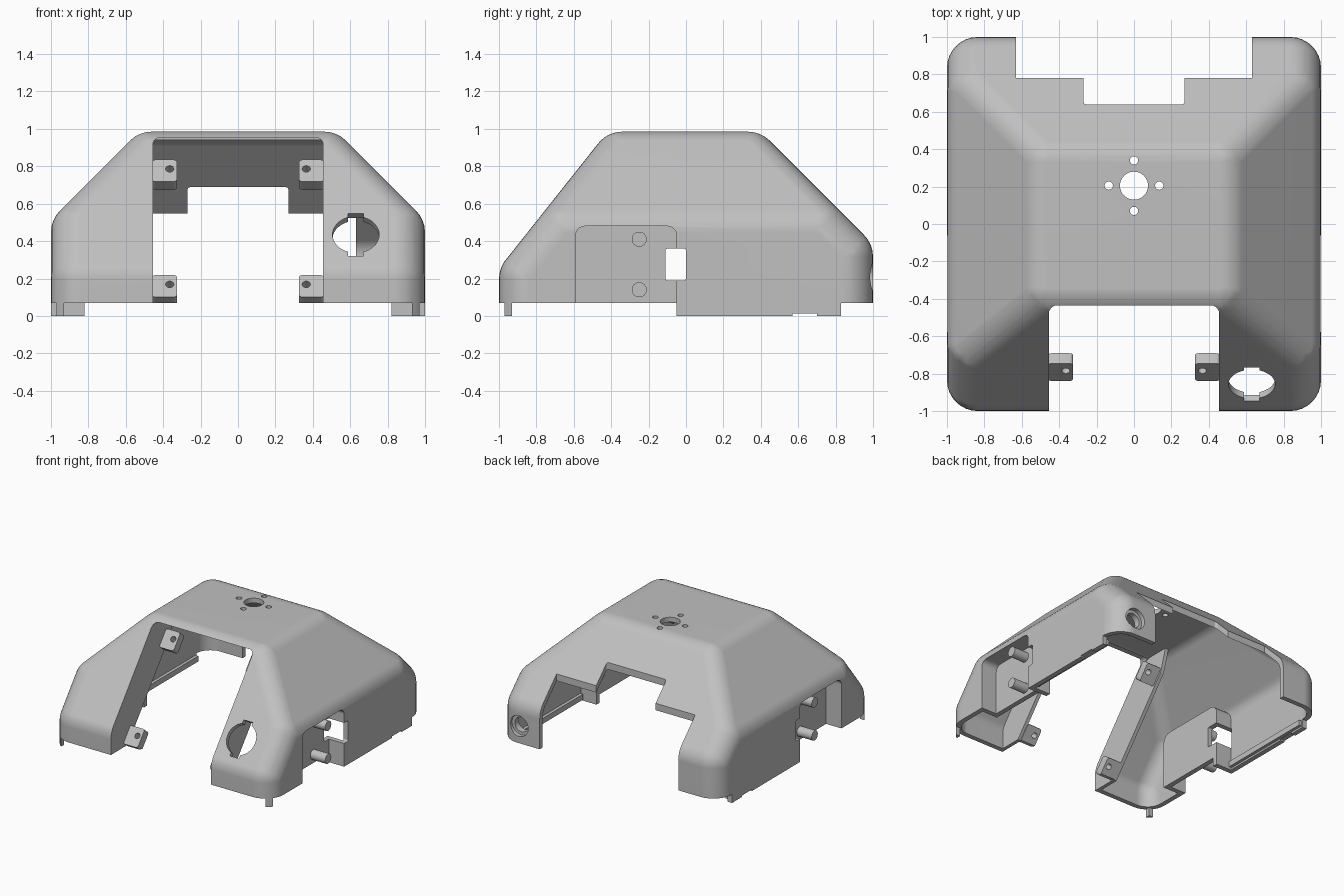
import bpy, bmesh, math
from mathutils import Vector, Matrix

if "Cube" in bpy.data.objects:
    bpy.data.objects.remove(bpy.data.objects["Cube"])

grey = bpy.data.materials.new("light_grey")
grey.use_nodes = True
color = (0.53, 0.53, 0.53, 1)
grey.diffuse_color = color
grey.node_tree.nodes["Principled BSDF"].inputs["Base Color"].default_value = color

ROUND, WALL = 0.165, 0.04


def finish(bm, name):
    bmesh.ops.recalc_face_normals(bm, faces=bm.faces)
    mesh = bpy.data.meshes.new(name)
    bm.to_mesh(mesh)
    bm.free()
    mesh.materials.append(grey)
    obj = bpy.data.objects.new(name, mesh)
    bpy.context.collection.objects.link(obj)
    return obj


def box(name, x, y, z, axis=None, radius=0.0):
    """Box from ranges; edges along the given axis can be rounded."""
    bm = bmesh.new()
    bmesh.ops.create_cube(bm, size=1)
    for v in bm.verts:
        for i, (lo, hi) in enumerate((x, y, z)):
            v.co[i] = lo if v.co[i] < 0 else hi
    if axis is not None:
        edges = [e for e in bm.edges
                 if abs((e.verts[0].co - e.verts[1].co).normalized()[axis]) > 0.9]
        bmesh.ops.bevel(bm, geom=edges, offset=radius, segments=5, profile=0.5, affect='EDGES')
    return finish(bm, name)


def cylinder(name, center, direction, radius, length):
    bm = bmesh.new()
    turn = Vector(direction).to_track_quat('Z', 'Y').to_matrix().to_4x4()
    bmesh.ops.create_cone(bm, cap_ends=True, segments=32, radius1=radius, radius2=radius,
                          depth=length, matrix=Matrix.Translation(center) @ turn)
    return finish(bm, name)


def prism(name, profile, x0, x1):
    """Extrude a (y, z) profile along x."""
    bm = bmesh.new()
    face = bm.faces.new([bm.verts.new((x0, y, z)) for y, z in profile])
    new = bmesh.ops.extrude_face_region(bm, geom=[face])["geom"]
    bmesh.ops.translate(bm, vec=(x1 - x0, 0, 0),
                        verts=[g for g in new if isinstance(g, bmesh.types.BMVert)])
    return finish(bm, name)


def cut(obj, cutter, operation='DIFFERENCE'):
    mod = obj.modifiers.new("cut", 'BOOLEAN')
    mod.operation, mod.solver, mod.object = operation, 'EXACT', cutter
    bpy.context.view_layer.objects.active = obj
    bpy.ops.object.modifier_apply(modifier=mod.name)
    bpy.data.objects.remove(cutter)


def smooth(obj):
    bpy.ops.object.select_all(action='DESELECT')
    obj.select_set(True)
    bpy.context.view_layer.objects.active = obj
    bpy.ops.object.shade_smooth_by_angle(angle=math.radians(30))


# Sloped body: hull of spheres placed on the corners of a shrunken polyhedron
PLANES = [((1, 0, 0), (1, 0, 0)), ((-1, 0, 0), (-1, 0, 0)),
          ((0, 1, 0), (0, 1, 0)), ((0, -1, 0), (0, -1, 0)), ((0, 0, 1), (0, 0, 0.985)),
          ((1, 0, 1), (1, 0, 0.515)), ((-1, 0, 1), (-1, 0, 0.515)),
          ((0, 1, 1), (0, 1, 0.385)), ((0, -1.26, 1), (0, -1, 0.255))]


def rounded_body(name, radius):
    core = bmesh.new()
    bmesh.ops.create_cube(core, size=4, matrix=Matrix.Translation((0, 0, 1.2)))
    for normal, point in PLANES:
        n = Vector(normal).normalized()
        geom = core.verts[:] + core.edges[:] + core.faces[:]
        result = bmesh.ops.bisect_plane(core, geom=geom, plane_co=Vector(point) - n * ROUND,
                                        plane_no=n, clear_outer=True)
        rim = [g for g in result["geom_cut"] if isinstance(g, bmesh.types.BMEdge)]
        bmesh.ops.contextual_create(core, geom=rim)
    bmesh.ops.remove_doubles(core, verts=core.verts, dist=0.002)
    bm = bmesh.new()
    for v in core.verts:
        for j in range(17):
            polar = math.pi * j / 16
            for i in range(1 if j in (0, 16) else 32):
                a = math.tau * i / 32
                bm.verts.new(v.co + radius * Vector((math.sin(polar) * math.cos(a),
                                                     math.sin(polar) * math.sin(a), math.cos(polar))))
    core.free()
    bmesh.ops.convex_hull(bm, input=bm.verts[:])
    bmesh.ops.delete(bm, geom=[v for v in bm.verts if not v.link_faces], context='VERTS')
    bmesh.ops.dissolve_limit(bm, angle_limit=0.004, verts=bm.verts[:], edges=bm.edges[:])
    return finish(bm, name)


shell = rounded_body("shell", ROUND)
cavity = rounded_body("cavity", ROUND - WALL)

# Side pockets are cut from the outside and walled on the inside
for s in (1, -1):
    def span(a, b):
        return sorted((s * a, s * b))
    cut(shell, box("pocket", span(0.86, 1.3), (-0.59, -0.05), (-2, 0.48), 0, 0.05))
    cut(cavity, box("pocket_wall", span(0.82, 1.3), (-0.63, -0.01), (-2, 0.52), 0, 0.07))
cut(shell, cavity)

# Lower rim, with short lips left on the front corners
cut(shell, box("floor", (-2, 2), (-2, 2), (-2, 0)))
cut(shell, box("front_rim", (-0.93, 0.93), (-2, -0.05), (-1, 0.07)))
cut(shell, box("back_rim", (-2, 2), (0.83, 2), (-1, 0.07)))
for s in (1, -1):
    cut(shell, box("side_rim", sorted((s * 0.925, s * 2)), (-0.93, -0.05), (-1, 0.07)))
cut(shell, box("rim_notch", (-2, 2), (0.57, 0.70), (-1, 0.012)))

# Front opening, stepped back opening and side windows
cut(shell, box("front_opening", (-0.455, 0.455), (-2, -0.375), (-1, 0.955), 1, 0.04))
cut(shell, box("back_opening", (-0.63, 0.63), (0.78, 2), (-1, 2)))
cut(shell, box("back_step", (-0.27, 0.27), (0.64, 2), (-1, 2), 2, 0.015))
cut(shell, box("window", (-2, 2), (-0.11, 0.0), (0.19, 0.36), 0, 0.012))

# Holes in the top
cut(shell, cylinder("top_hole", (0, 0.205, 1), (0, 0, 1), 0.075, 0.5))
for k in range(4):
    a = math.pi / 2 * k
    cut(shell, cylinder("screw_hole", (0.135 * math.cos(a), 0.205 + 0.135 * math.sin(a), 1),
                        (0, 0, 1), 0.022, 0.5))

# Keyed round hole in the front slope
slope_normal = Vector((0, -1.26, 1)).normalized()
slope_turn = Matrix.Rotation(math.atan2(1, 1.26), 4, 'X')
cut(shell, cylinder("front_hole", (0.63, -0.85, 0.43), slope_normal, 0.125, 0.25))
key = box("key_slot", (-0.042, 0.042), (-0.12, 0.12), (-0.145, 0.145))
key.data.transform(Matrix.Translation((0.63, -0.85, 0.43)) @ Matrix.Rotation(-math.atan2(1, 1.26), 4, 'X'))
cut(shell, key)

# Port in the back of one leg
cut(shell, cylinder("port_hole", (0.82, 1, 0.21), (0, 1, 0), 0.085, 0.3))
ring = cylinder("port_ring", (0.82, 0.94, 0.21), (0, 1, 0), 0.11, 0.05)
cut(ring, cylinder("port_bore", (0.82, 0.94, 0.21), (0, 1, 0), 0.06, 0.3))
smooth(ring)

smooth(shell)
shell.modifiers.new("even_normals", 'WEIGHTED_NORMAL').keep_sharp = True

# Parts repeated on both sides
for s, side in ((1, "left"), (-1, "right")):
    # Rib along the edge of the front opening
    prism(side + "_rib", [(-0.975, 0.07), (-0.975, 0.25), (-0.41, 0.96), (-0.17, 0.96),
                          (-0.23, 0.76), (-0.783, 0.07)], s * 0.455, s * 0.485)
    # Tilted mounting tabs with screw holes
    for level, y, z in (("lower", -0.765, 0.138), ("upper", -0.30, 0.755)):
        tab = box(side + "_" + level + "_tab", sorted((s * 0.325, s * 0.46)),
                  (-0.035, 0.035), (-0.075, 0.075), 1, 0.02)
        tab.data.transform(Matrix.Translation((0, y, z)) @ Matrix.Rotation(-math.atan2(1, 1.26), 4, 'X'))
        cut(tab, cylinder("tab_hole", (s * 0.365, y, z + 0.015), slope_normal, 0.022, 0.3))
        if level == "lower":
            cut(tab, box("tab_trim", (-2, 2), (-2, 2), (-1, 0.07)))
        smooth(tab)
    # Pocket pegs
    for level, z in (("lower", 0.14), ("upper", 0.41)):
        smooth(cylinder(side + "_" + level + "_peg", (s * 0.92, -0.25, z), (1, 0, 0), 0.04, 0.15))
    # Snap lip along the lower edge
    lip = prism(side + "_snap_lip", [(0, 0.015), (0, 0.06), (0.82, 0.06), (0.82, 0.015)],
                s * 0.935, s * 0.965)
